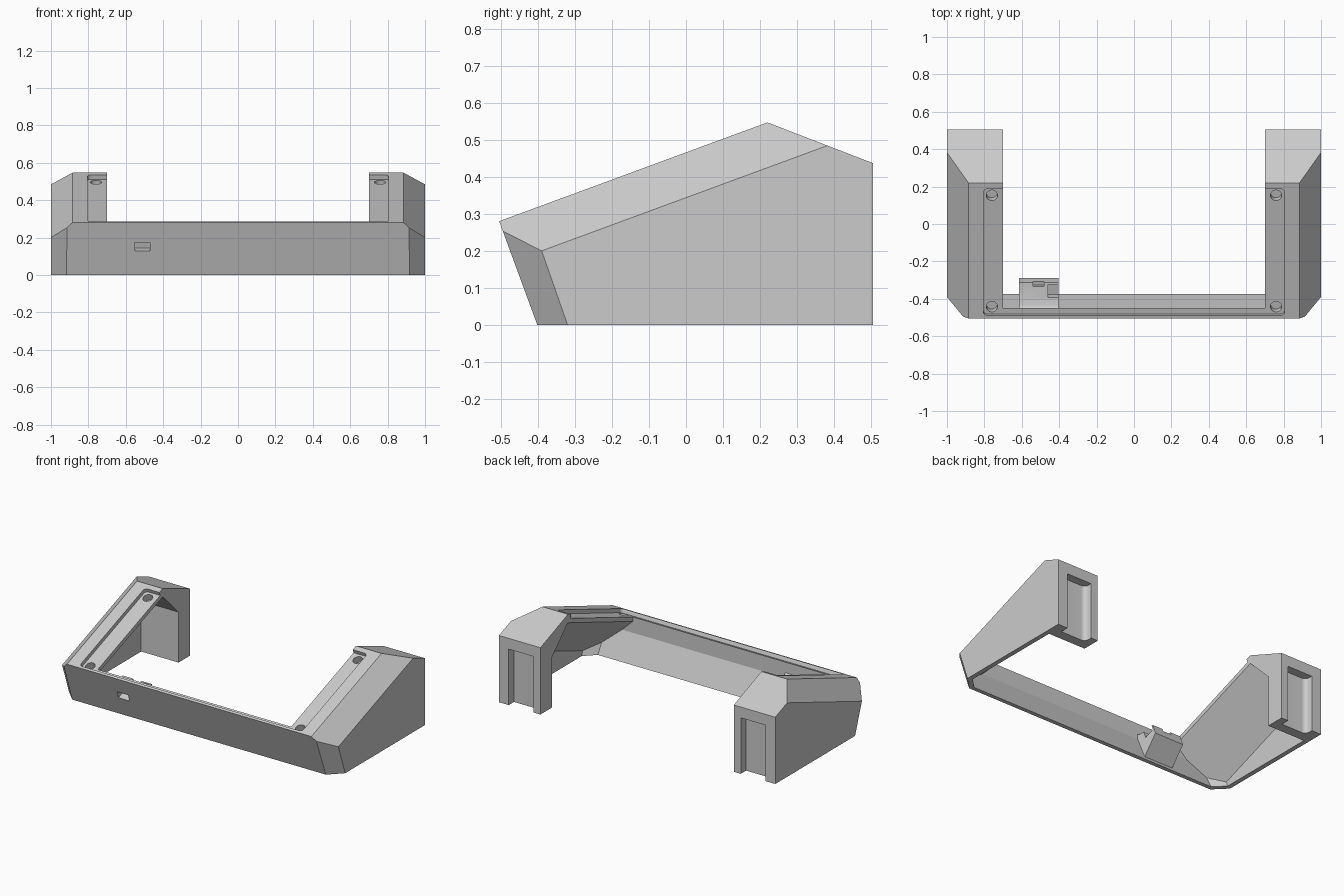
import bpy, bmesh, math
from mathutils import Matrix, Vector

cube = bpy.data.objects.get("Cube")
if cube:
    bpy.data.objects.remove(cube)

grey = bpy.data.materials.new("plain_grey")
grey.use_nodes = True
colour = (0.6, 0.6, 0.6, 1)
grey.diffuse_color = colour
grey.node_tree.nodes["Principled BSDF"].inputs["Base Color"].default_value = colour


def finish(name, bm):
    bm.normal_update()
    bmesh.ops.recalc_face_normals(bm, faces=bm.faces)
    mesh = bpy.data.meshes.new(name)
    bm.to_mesh(mesh)
    bm.free()
    mesh.materials.append(grey)
    obj = bpy.data.objects.new(name, mesh)
    bpy.context.collection.objects.link(obj)
    return obj


def prism(profile, half):
    """Extrude a (y, z) profile across x."""
    bm = bmesh.new()
    face = bm.faces.new([bm.verts.new((-half, y, z)) for y, z in profile])
    new = bmesh.ops.extrude_face_region(bm, geom=[face])["geom"]
    bmesh.ops.translate(bm, vec=(2 * half, 0, 0),
                        verts=[g for g in new if isinstance(g, bmesh.types.BMVert)])
    bmesh.ops.recalc_face_normals(bm, faces=bm.faces)
    return bm


def chamfer(bm, a, b, c, inset=0):
    """Trim both sides of a solid by the plane through three points."""
    a, b, c = Vector(a), Vector(b), Vector(c)
    n = (b - a).cross(c - a).normalized()
    if n.x < 0:
        n = -n
    p = a - n * inset
    for s in (1, -1):
        flip = Vector((s, 1, 1))
        cut = bmesh.ops.bisect_plane(bm, geom=bm.verts[:] + bm.edges[:] + bm.faces[:],
                                     plane_co=p * flip, plane_no=n * flip, clear_outer=True)
        edges = [g for g in cut["geom_cut"] if isinstance(g, bmesh.types.BMEdge)]
        bmesh.ops.contextual_create(bm, geom=edges)


def box(name, lo, hi, frame=Matrix(), radius=0, pick=lambda mid: True):
    """Box in a local frame, with picked upright edges rounded."""
    bm = bmesh.new()
    bmesh.ops.create_cube(bm, size=1)
    lo, hi = Vector(lo), Vector(hi)
    for v in bm.verts:
        v.co = (lo + hi) / 2 + v.co * (hi - lo)
    if radius:
        upright = [e for e in bm.edges
                   if abs(e.verts[0].co.z - e.verts[1].co.z) > 0.01
                   and pick((e.verts[0].co + e.verts[1].co) / 2)]
        bmesh.ops.bevel(bm, geom=upright, offset=radius, segments=6,
                        profile=0.5, affect='EDGES')
    bm.transform(frame)
    return finish(name, bm)


def frame(origin, angle):
    """Local frame at a point, tipped about the x axis."""
    return Matrix.Translation(origin) @ Matrix.Rotation(angle, 4, 'X')


def combine(target, tool, operation='DIFFERENCE'):
    mod = target.modifiers.new("boolean", 'BOOLEAN')
    mod.operation, mod.solver, mod.object = operation, 'EXACT', tool
    bpy.context.view_layer.objects.active = target
    bpy.ops.object.modifier_apply(modifier=mod.name)
    bpy.data.objects.remove(tool)


# Outer body with chamfered top edges and front corners
front_corner = ((0.92, -0.4, 0), (1, -0.32, 0), (1, -0.39, 0.2))
bm = prism([(-0.402, 0), (0.505, 0), (0.505, 0.437), (0.22, 0.547), (-0.505, 0.28)], 1)
chamfer(bm, (0.885, -0.505, 0.28), (0.885, 0.22, 0.547), (1, -0.39, 0.2))
chamfer(bm, *front_corner)
body = finish("stand_body", bm)

# Hollow underside: steep bevels run from each arm's thin inner edge down to its walls
bm = prism([(-0.331, -0.1), (0.385, -0.1), (0.385, 0.33), (0.222, 0.492),
            (-0.45, 0.245), (-0.45, 0.17)], 0.97)
chamfer(bm, (0.7, -0.45, 0.245), (0.7, 0.222, 0.492), (0.97, 0.222, 0.23))
chamfer(bm, *front_corner, 0.03)
combine(body, finish("cavity", bm))

# Open middle between the arms
combine(body, finish("middle_opening", prism([(-0.331, -0.1), (1, -0.1), (1, 1),
                                              (-0.45, 1), (-0.45, 0.17)], 0.7)))

# Connector housing behind the front wall: local y runs inward, z up the wall
wall = frame((0, -0.375, 0), math.radians(20.5))
bm = prism([(-0.012, 0.02), (0.13, 0.1), (0.13, 0.17), (0.04, 0.19), (0.01, 0.205),
            (-0.012, 0.235)], 0.105)
bm.transform(wall @ Matrix.Translation((-0.51, 0, 0)))
combine(body, finish("connector_housing", bm), 'UNION')
combine(body, box("housing_notch", (-0.46, 0.05, 0.14), (-0.39, 0.12, 0.3), wall))
combine(body, box("port", (-0.55, -0.1, 0.147), (-0.47, 0.02, 0.195), wall))
combine(body, box("port_slit", (-0.54, 0.11, 0.152), (-0.48, 0.2, 0.2), wall))

# Recessed panel seat with screw holes, following the sloped top
slope = frame((0, -0.505, 0.28), math.atan2(0.267, 0.725))
combine(body, box("front_seat", (-0.75, 0.017, -0.025), (0.75, 0.12, 0.1), slope))
for s in (-1, 1):
    x0, x1 = sorted((s * 0.6, s * 0.805))
    combine(body, box("arm_seat", (x0, 0.017, -0.025), (x1, 0.737, 0.1), slope, 0.02))
    for u in (0.058, 0.692):
        bm = bmesh.new()
        bmesh.ops.create_cone(bm, cap_ends=True, segments=24, radius1=0.03, radius2=0.03, depth=0.14,
                              matrix=slope @ Matrix.Translation((s * 0.76, u, 0)))
        combine(body, finish("screw_hole", bm))

    # Slot up the rear of each arm, rounded along the deep corner on its right
    x0, x1 = sorted((s * 0.75, s * 0.93))
    combine(body, box("rear_slot", (x0, 0.45, -0.1), (x1, 0.6, 0.366), Matrix(), 0.03,
                      lambda mid: mid.x < x0 + 0.01 and mid.y < 0.5))

bpy.ops.object.select_all(action='DESELECT')
body.select_set(True)
bpy.context.view_layer.objects.active = body
bpy.ops.object.shade_smooth_by_angle(angle=math.radians(16))
